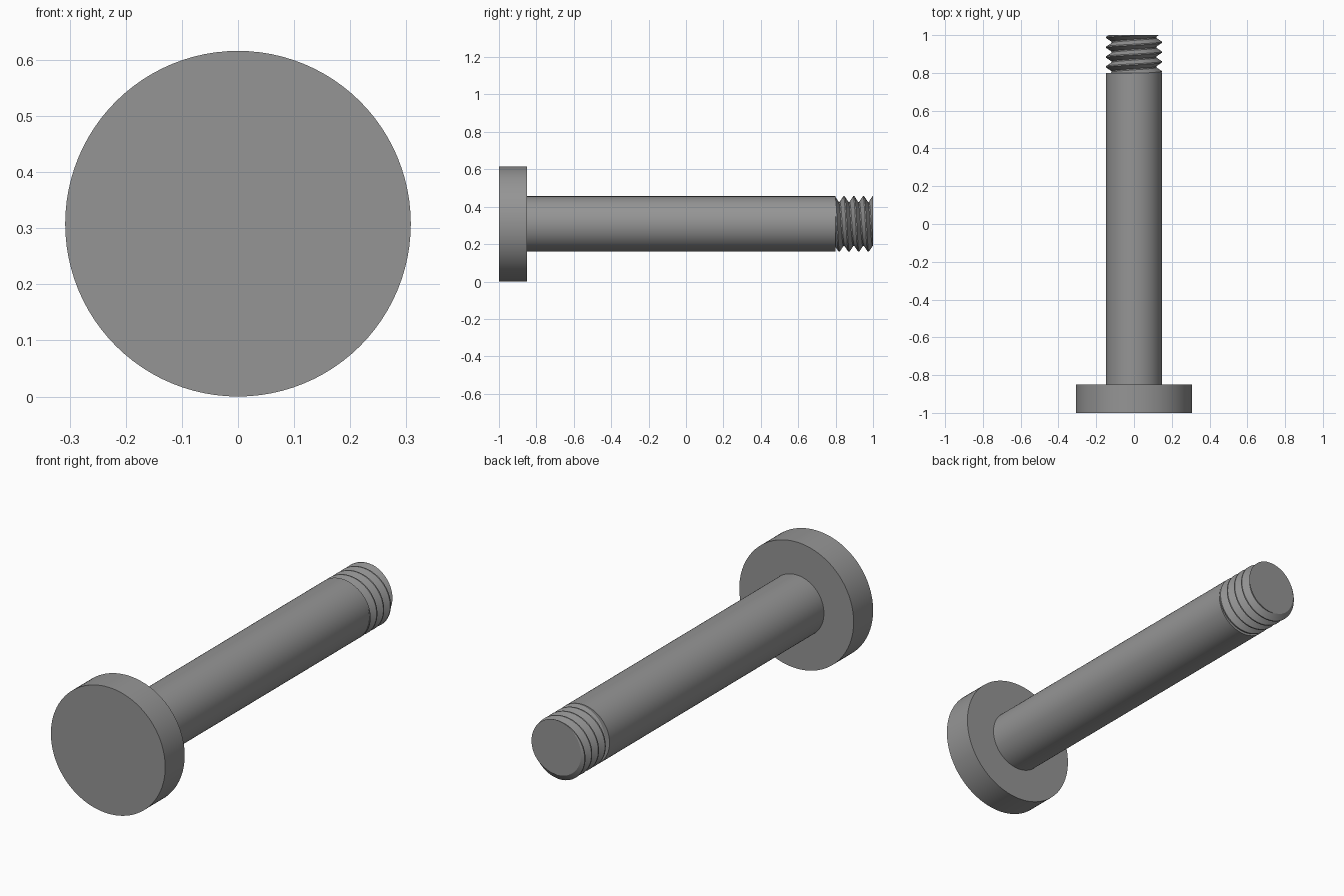
import bpy, bmesh, math

if "Cube" in bpy.data.objects:
    bpy.data.objects.remove(bpy.data.objects["Cube"])

CZ = 0.308          # height of the bolt axis
SHAFT_R, ROOT_R = 0.148, 0.118
T0, T1 = 0.80, 1.00  # threaded length along y
PITCH, CREST = 0.052, 0.845
N = 96

steel = bpy.data.materials.new("grey steel")
steel.diffuse_color = (0.3, 0.3, 0.3, 1)
steel.use_nodes = True
steel.node_tree.nodes["Principled BSDF"].inputs["Base Color"].default_value = steel.diffuse_color


def finish(name, bm):
    bmesh.ops.remove_doubles(bm, verts=bm.verts, dist=1e-5)
    bmesh.ops.dissolve_degenerate(bm, edges=bm.edges, dist=1e-5)
    bmesh.ops.recalc_face_normals(bm, faces=bm.faces)
    me = bpy.data.meshes.new(name)
    bm.to_mesh(me)
    bm.free()
    me.materials.append(steel)
    ob = bpy.data.objects.new(name, me)
    bpy.context.collection.objects.link(ob)
    bpy.ops.object.select_all(action='DESELECT')
    ob.select_set(True)
    bpy.context.view_layer.objects.active = ob
    bpy.ops.object.shade_smooth_by_angle(angle=math.radians(25))


def point(bm, r, a, y):
    return bm.verts.new((r * math.sin(a), y, CZ + r * math.cos(a)))


def cylinder(name, r, y0, y1):
    bm = bmesh.new()
    rings = [[point(bm, r, 2 * math.pi * i / N, y) for i in range(N)] for y in (y0, y1)]
    for i in range(N):
        j = (i + 1) % N
        bm.faces.new((rings[0][i], rings[0][j], rings[1][j], rings[1][i]))
    for ring in rings:
        bm.faces.new(ring)
    finish(name, bm)


# Thread profile over one pitch: narrow crest, sloped flanks, narrow root
PROFILE = [(0.0, SHAFT_R), (0.06, SHAFT_R), (0.44, ROOT_R),
           (0.56, ROOT_R), (0.94, SHAFT_R), (1.0, SHAFT_R)]


def thread_radius(y, a):
    u = ((y - CREST) / PITCH - a / (2 * math.pi)) % 1.0
    for (u0, r0), (u1, r1) in zip(PROFILE, PROFILE[1:]):
        if u <= u1:
            return r0 + (r1 - r0) * (u - u0) / (u1 - u0)
    return SHAFT_R


def thread(name):
    bm = bmesh.new()
    # Rows follow the helix and are trimmed flat at both ends
    rows = [k + u for k in range(-3, 5) for u, _ in PROFILE[1:-1]]
    grid = []
    for s in rows:
        row = []
        for i in range(N + 1):
            a = 2 * math.pi * i / N
            y = min(max(CREST + PITCH * (s + i / N), T0), T1)
            row.append(point(bm, thread_radius(y, a), a, y))
        grid.append(row)
    for lo, hi in zip(grid, grid[1:]):
        for i in range(N):
            bm.faces.new((lo[i], lo[i + 1], hi[i + 1], hi[i]))
    # End discs
    for y in (T0, T1):
        bm.faces.new([point(bm, thread_radius(y, 2 * math.pi * i / N),
                            2 * math.pi * i / N, y) for i in range(N)])
    finish(name, bm)


cylinder("head", 0.308, -1.0, -0.85)
cylinder("shaft", SHAFT_R, -0.85, T0)
thread("threaded_tip")
